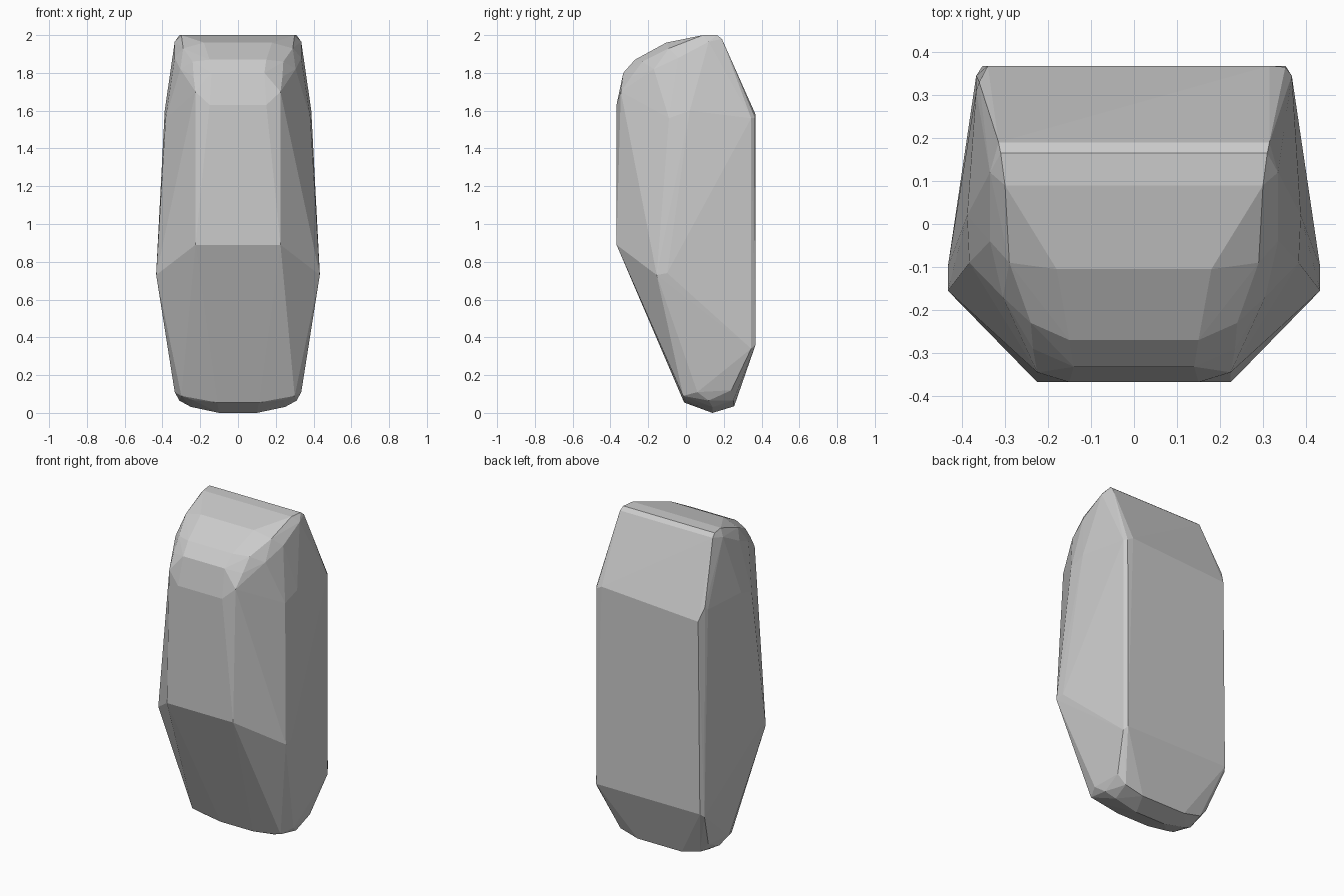
import bpy, bmesh

# half of the faceted block: (x, y, z) corners, mirrored across x = 0
half = [
    # flat top and rounded crown
    (0.31, 0.165, 2.0), (0.30, 0.09, 2.0), (0.335, 0.12, 1.965), (0.315, 0.19, 1.98),
    (0.18, -0.105, 1.96), (0.29, -0.09, 1.93), (0.335, -0.04, 1.88),
    (0.15, -0.27, 1.87), (0.24, -0.23, 1.86), (0.305, -0.17, 1.82),
    (0.14, -0.332, 1.80), (0.235, -0.29, 1.78),
    # front panel
    (0.15, -0.368, 1.63), (0.225, -0.345, 1.70), (0.225, -0.368, 0.89),
    # widest side ridge
    (0.433, -0.155, 0.73), (0.433, -0.10, 0.74),
    (0.388, 0.02, 1.60), (0.383, -0.09, 1.56),
    # bevelled back edges
    (0.352, 0.368, 0.36), (0.367, 0.345, 0.34),
    # rounded foot
    (0.10, 0.14, 0.0), (0.11, -0.01, 0.055), (0.24, 0.0, 0.068), (0.30, -0.015, 0.09),
    (0.25, 0.14, 0.032), (0.31, 0.12, 0.065), (0.335, 0.06, 0.11),
    (0.15, 0.255, 0.035), (0.27, 0.25, 0.065), (0.32, 0.24, 0.12),
]
points = half + [(-x, y, z) for x, y, z in half]

# upper back corners: the left one is chamfered more than the right
points += [(0.315, 0.368, 1.58), (0.352, 0.365, 1.56), (0.367, 0.345, 1.56),
           (-0.34, 0.368, 1.54), (-0.36, 0.33, 1.62), (-0.367, 0.31, 1.60)]

bm = bmesh.new()
for p in points:
    bm.verts.new(p)
hull = bmesh.ops.convex_hull(bm, input=bm.verts[:])
loose = {g for g in hull["geom_interior"] + hull["geom_unused"]
         if isinstance(g, bmesh.types.BMVert)}
bmesh.ops.delete(bm, geom=list(loose), context='VERTS')
bmesh.ops.recalc_face_normals(bm, faces=bm.faces[:])

mesh = bpy.data.meshes.new("faceted_block")
bm.to_mesh(mesh)
bm.free()
block = bpy.data.objects.new("faceted_block", mesh)
bpy.context.collection.objects.link(block)
